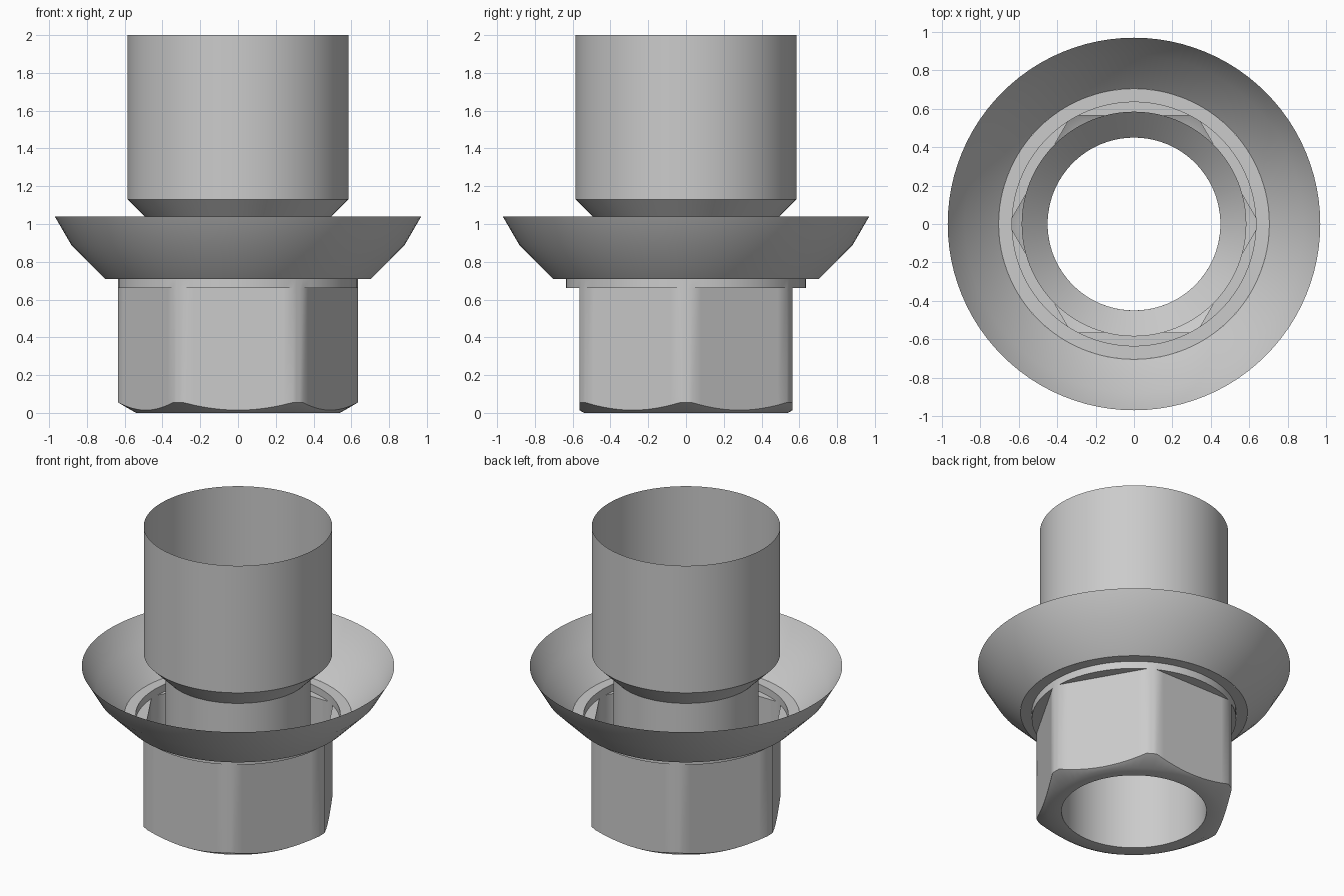
import bpy, bmesh, math

if "Cube" in bpy.data.objects:
    bpy.data.objects.remove(bpy.data.objects["Cube"])

metal = bpy.data.materials.new("grey metal")
metal.diffuse_color = (0.6, 0.6, 0.6, 1)
metal.use_nodes = True
metal.node_tree.nodes["Principled BSDF"].inputs["Base Color"].default_value = metal.diffuse_color

APOTHEM, CORNER, CHAMFER_R, BORE = 0.565, 0.635, 0.54, 0.45
HEX_TOP, FLANGE_Z = 0.66, 0.71


def uniform(n):
    return [2 * math.pi * i / n for i in range(n)]


def hex_angles(flat=12, arc=3):
    """Angles that land on the limits of each flat and each rounded corner."""
    a = math.acos(APOTHEM / CORNER)
    gap = math.pi / 3 - 2 * a
    out = []
    for k in range(6):
        c = math.pi / 6 + k * math.pi / 3
        out += [c - a + 2 * a * i / flat for i in range(flat)]
        out += [c + a + gap * i / arc for i in range(arc)]
    return out


def hex_radius(t):
    d = (t % (math.pi / 3)) - math.pi / 6
    return min(CORNER, APOTHEM / math.cos(d))


def shell(name, angles, rings):
    """Skin rings; each ring maps an angle to (radius, height), bottom to top."""
    bm = bmesh.new()
    rows = []
    for ring in rings:
        row = []
        for t in angles:
            r, z = ring(t) if callable(ring) else ring
            row.append(bm.verts.new((r * math.cos(t), r * math.sin(t), z)))
        rows.append(row)
    n = len(angles)
    for lo, hi in zip(rows, rows[1:]):
        for i in range(n):
            j = (i + 1) % n
            bm.faces.new((lo[i], lo[j], hi[j], hi[i]))
    # the collar underside closes to nothing at the hex corners
    bmesh.ops.remove_doubles(bm, verts=bm.verts, dist=1e-5)
    me = bpy.data.meshes.new(name)
    bm.to_mesh(me)
    bm.free()
    me.materials.append(metal)
    ob = bpy.data.objects.new(name, me)
    bpy.context.collection.objects.link(ob)
    bpy.ops.object.select_all(action='DESELECT')
    ob.select_set(True)
    bpy.context.view_layer.objects.active = ob
    bpy.ops.object.shade_smooth_by_angle(angle=math.radians(35))
    return ob


def chamfer_edge(t):
    r = hex_radius(t)
    return r, (r - CHAMFER_R) * math.tan(math.radians(30))


# hex body: bottom face, conical chamfer, flats, round collar, flange seat
shell("hex_body", hex_angles(), [
    (BORE, 0), (CHAMFER_R, 0), chamfer_edge,
    lambda t: (hex_radius(t), HEX_TOP),
    (CORNER, HEX_TOP), (CORNER, FLANGE_Z), (0.705, FLANGE_Z)])

# flared flange cup, open at the top
shell("flange_cup", uniform(96), [
    (0.705, FLANGE_Z), (0.88, 0.885), (0.97, 1.04)])

# bore tube widening into the open upper sleeve
shell("bore_sleeve", uniform(96), [
    (BORE, 0), (BORE, 0.995), (0.585, 1.13), (0.585, 2.0)])
